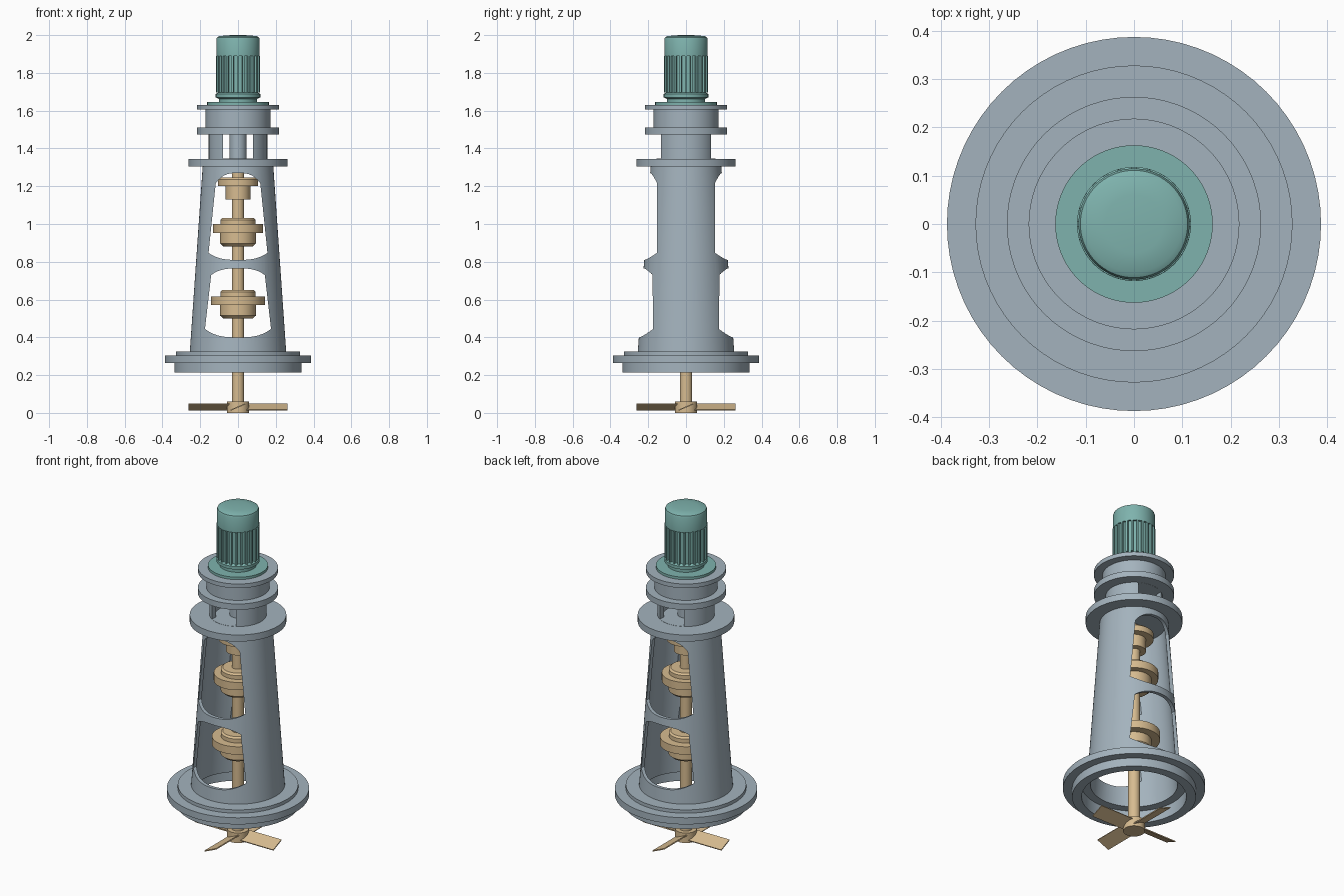
import bpy, bmesh, math
from mathutils import Matrix, Vector

if "Cube" in bpy.data.objects:
    bpy.data.objects.remove(bpy.data.objects["Cube"])


def material(name, rgb):
    m = bpy.data.materials.new(name)
    m.use_nodes = True
    m.diffuse_color = (*rgb, 1)
    m.node_tree.nodes["Principled BSDF"].inputs["Base Color"].default_value = (*rgb, 1)
    return m


grey = material("grey casting", (0.37, 0.45, 0.51))
teal = material("teal motor paint", (0.21, 0.45, 0.42))
tan = material("tan shaft metal", (0.68, 0.50, 0.28))


def finish(bm, name, mat):
    bmesh.ops.recalc_face_normals(bm, faces=bm.faces)
    mesh = bpy.data.meshes.new(name)
    bm.to_mesh(mesh)
    bm.free()
    ob = bpy.data.objects.new(name, mesh)
    bpy.context.collection.objects.link(ob)
    if mat:
        mesh.materials.append(mat)
    return ob


def smooth(ob):
    bpy.ops.object.select_all(action='DESELECT')
    ob.select_set(True)
    bpy.context.view_layer.objects.active = ob
    bpy.ops.object.shade_smooth_by_angle(angle=math.radians(30))


def lathe(name, profile, mat, closed=False, steps=72):
    """Spin an (r, z) profile round the z axis."""
    bm = bmesh.new()
    vs = [bm.verts.new((r, 0, z)) for r, z in profile]
    es = [bm.edges.new(p) for p in zip(vs, vs[1:])]
    if closed:
        es.append(bm.edges.new((vs[-1], vs[0])))
    bmesh.ops.spin(bm, geom=vs + es, axis=(0, 0, 1), cent=(0, 0, 0),
                   angle=math.tau, steps=steps, use_merge=True)
    bmesh.ops.remove_doubles(bm, verts=bm.verts, dist=1e-5)
    return finish(bm, name, mat)


def turned(name, profile, mat):
    ob = lathe(name, profile, mat)
    smooth(ob)
    return ob


def cut_window(ob, w_low, z_low, sag_low, w_top, z_top, sag_top):
    """Cut a tapered opening with bowed ends through front and back."""
    ts = [i / 8 - 1 for i in range(17)]
    pts = [(w_low * t, z_low + sag_low * abs(t) ** 3) for t in ts]
    pts += [(-w_top * t, z_top - sag_top * abs(t) ** 3) for t in ts]
    bm = bmesh.new()
    face = bm.faces.new([bm.verts.new((x, -0.5, z)) for x, z in pts])
    new = bmesh.ops.extrude_face_region(bm, geom=[face])["geom"]
    bmesh.ops.translate(bm, vec=(0, 1, 0),
                        verts=[g for g in new if isinstance(g, bmesh.types.BMVert)])
    cutter = finish(bm, "window_cutter", None)
    cutter.hide_render = True
    mod = ob.modifiers.new("window", 'BOOLEAN')
    mod.operation, mod.solver, mod.object = 'DIFFERENCE', 'EXACT', cutter
    deps = bpy.context.evaluated_depsgraph_get()
    mesh = bpy.data.meshes.new_from_object(ob.evaluated_get(deps))
    ob.modifiers.clear()
    ob.data = mesh
    bpy.data.objects.remove(cutter)


def box(bm, size, matrix):
    bmesh.ops.create_cube(bm, size=1, matrix=matrix @ Matrix.Diagonal((*size, 1)))


# Tapered hollow housing with its base flange and top plate
housing = lathe("housing", [
    (0, 1.345), (.263, 1.345), (.263, 1.305), (.187, 1.305), (.255, .325),
    (.328, .325), (.328, .305), (.387, .305), (.387, .265), (.337, .265),
    (.337, .215), (.285, .215), (.285, .29), (.237, .29), (.168, 1.285), (0, 1.285)], grey)
cut_window(housing, .175, .40, .044, .142, .765, .035)
cut_window(housing, .156, .81, .037, .118, 1.27, .055)
smooth(housing)

# Open lantern between the plates
lantern = lathe("lantern", [(.155, 1.34), (.155, 1.48), (.125, 1.48), (.125, 1.34)],
                grey, closed=True)
cut_window(lantern, .08, 1.346, 0, .08, 1.4745, 0)
smooth(lantern)
turned("lantern_shaft", [(0, 1.34), (.045, 1.34), (.045, 1.48), (0, 1.48)], grey)

# Double flanged bearing block
turned("bearing_block", [
    (0, 1.475), (.218, 1.475), (.218, 1.51), (.172, 1.51), (.172, 1.605),
    (.218, 1.605), (.218, 1.63), (0, 1.63)], grey)

# Motor with rounded cap
turned("motor", [
    (0, 1.628), (.163, 1.628), (.163, 1.645), (.1, 1.645), (.1, 1.662), (.118, 1.67),
    (.118, 1.688), (.103, 1.697), (.103, 1.89), (.114, 1.89), (.115, 1.978),
    (.111, 1.988), (.1, 1.994), (.06, 1.999), (0, 2.0)], teal)

# Cooling fins
bm = bmesh.new()
for i in range(24):
    box(bm, (.025, .011, .195), Matrix.Rotation(math.tau * i / 24, 4, 'Z')
        @ Matrix.Translation((.105, 0, 1.7925)))
finish(bm, "cooling_fins", teal)

# Drive shaft
turned("drive_shaft", [(0, .01), (.033, .01), (.033, 1.29), (0, 1.29)], tan)


# Couplings: a broad disc between two chamfered collars
def coupling(name, z, disc_r):
    turned(name, [
        (0, z - .095), (.078, z - .095), (.095, z - .08), (.095, z - .025),
        (disc_r, z - .025), (disc_r, z + .022), (.093, z + .022), (.093, z + .045),
        (.083, z + .055), (0, z + .055)], tan)


coupling("lower_coupling", .595, .142)
coupling("middle_coupling", .977, .132)
turned("upper_coupling", [
    (0, 1.13), (.065, 1.13), (.065, 1.2), (.106, 1.2), (.106, 1.235),
    (.095, 1.245), (0, 1.245)], tan)

# Impeller hub and four pitched blades
turned("impeller_hub", [(0, 0), (.059, 0), (.059, .06), (0, .06)], tan)
bm = bmesh.new()
for i in range(4):
    box(bm, (.222, .084, .006), Matrix.Rotation(math.tau * i / 4, 4, 'Z')
        @ Matrix.Translation((.151, 0, .031)) @ Matrix.Rotation(math.radians(23), 4, 'X'))
finish(bm, "impeller_blades", tan)
